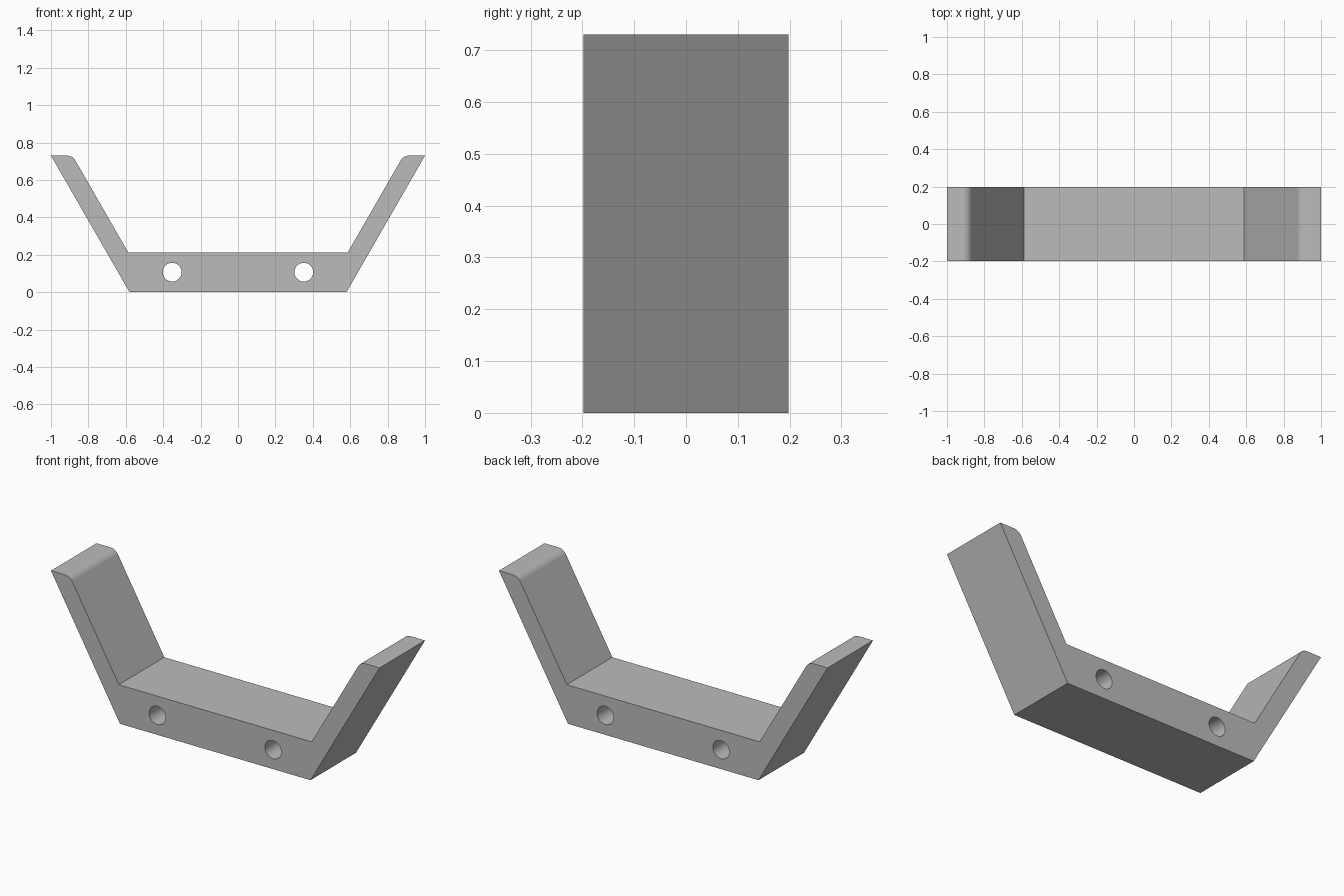
import bpy, bmesh, math
from mathutils import Matrix

cube = bpy.data.objects.get("Cube")
if cube:
    bpy.data.objects.remove(cube, do_unlink=True)

WIDTH = 0.396          # depth along y
HEIGHT = 0.73
ROUND = 0.05           # radius of the inner lip
HOLE_X, HOLE_Z, HOLE_R = 0.352, 0.107, 0.05

grey = bpy.data.materials.new("plain grey")
grey.use_nodes = True
colour = (0.5, 0.5, 0.5, 1)
grey.diffuse_color = colour
grey.node_tree.nodes["Principled BSDF"].inputs["Base Color"].default_value = colour


def make_object(name, bm):
    mesh = bpy.data.meshes.new(name)
    bmesh.ops.recalc_face_normals(bm, faces=bm.faces)
    bm.to_mesh(mesh)
    bm.free()
    obj = bpy.data.objects.new(name, mesh)
    bpy.context.collection.objects.link(obj)
    mesh.materials.append(grey)
    return obj


# Right half of the profile: base corner, arm tip, rounded lip, inner corner
half = [(0.58, 0), (1, HEIGHT)]
slope = math.atan2(HEIGHT, 1 - 0.58)
inner = (0.587, 0.213)
lip_x = inner[0] + (HEIGHT - inner[1]) / math.tan(slope)
centre_x = lip_x + ROUND * math.tan(slope / 2)
for i in range(13):
    a = math.pi / 2 + slope * i / 12
    half.append((centre_x + ROUND * math.cos(a), HEIGHT - ROUND + ROUND * math.sin(a)))
half.append(inner)
profile = half + [(-x, z) for x, z in reversed(half)]

# Bracket body: extruded profile
bm = bmesh.new()
face = bm.faces.new([bm.verts.new((x, -WIDTH / 2, z)) for x, z in profile])
ext = bmesh.ops.extrude_face_region(bm, geom=[face])
verts = [g for g in ext["geom"] if isinstance(g, bmesh.types.BMVert)]
bmesh.ops.translate(bm, vec=(0, WIDTH, 0), verts=verts)
bracket = make_object("bracket", bm)

# Two through holes
bm = bmesh.new()
for side in (-1, 1):
    place = Matrix.Translation((side * HOLE_X, 0, HOLE_Z)) @ Matrix.Rotation(math.pi / 2, 4, "X")
    bmesh.ops.create_cone(bm, cap_ends=True, segments=48, radius1=HOLE_R,
                          radius2=HOLE_R, depth=WIDTH * 2, matrix=place)
cutter = make_object("hole_cutter", bm)
cutter.hide_render = True

cut = bracket.modifiers.new("holes", "BOOLEAN")
cut.operation = "DIFFERENCE"
cut.solver = "EXACT"
cut.object = cutter
bpy.ops.object.select_all(action="DESELECT")
bracket.select_set(True)
bpy.context.view_layer.objects.active = bracket
bpy.ops.object.modifier_apply(modifier=cut.name)
bpy.data.objects.remove(cutter, do_unlink=True)

# Smooth holes and lips, crisp edges elsewhere
bpy.ops.object.shade_smooth_by_angle(angle=math.radians(30))
weighted = bracket.modifiers.new("flat faces", "WEIGHTED_NORMAL")
weighted.keep_sharp = True
